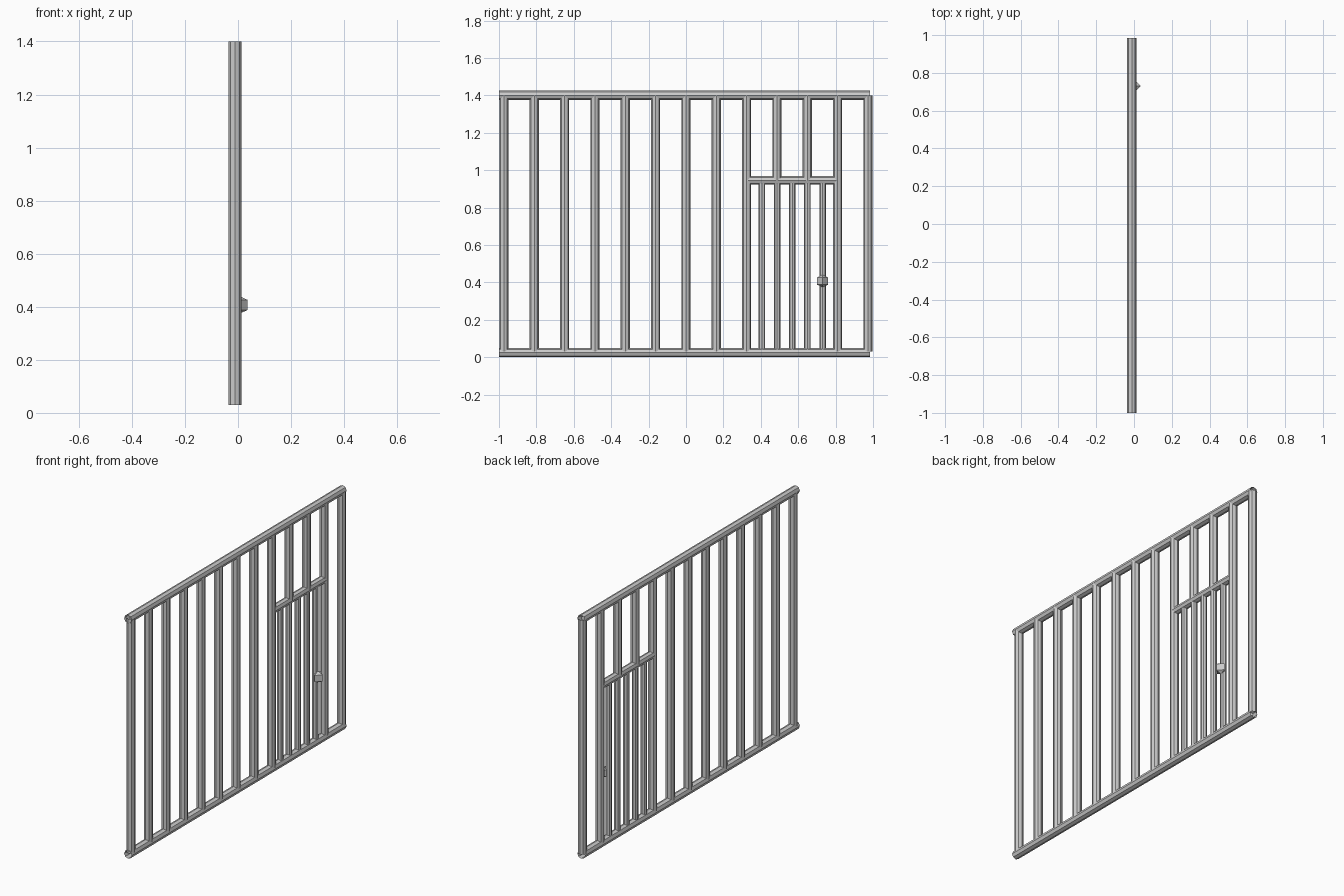
import bpy
from math import pi

if "Cube" in bpy.data.objects:
    bpy.data.objects.remove(bpy.data.objects["Cube"])

X = -0.0115      # plane of the bars
R = 0.0245       # main pipe radius
STEP = 0.1622    # post spacing


def pipe(name, axis, y, z, length, r):
    """Open eight-sided pipe starting at (y, z) and running along axis."""
    rot = (0, 0, 0)
    loc = (X, y, z + length / 2)
    if axis == 'Y':
        rot = (pi / 2, 0, 0)
        loc = (X, y + length / 2, z)
    bpy.ops.mesh.primitive_cylinder_add(vertices=8, radius=r, depth=length,
                                        end_fill_type='NOTHING',
                                        location=loc, rotation=rot)
    bpy.context.object.name = name


# long rails
pipe("bottom_rail", 'Y', -1.0, 0.0245, 1.985, R)
pipe("top_rail", 'Y', -1.0, 1.40, 1.985, R)

# main posts; the two above the door stop at its lintel
for i in range(13):
    y = -0.9735 + i * STEP
    base = 0.945 if i in (9, 10) else 0.03
    pipe("post", 'Z', y, base, 1.40 - base, R)

# door lintel and thin bars
pipe("door_lintel", 'Y', 0.325, 0.945, 0.485, 0.0225)
for i in range(5):
    pipe("door_bar", 'Z', 0.406 + i * STEP / 2, 0.03, 0.915, 0.0175)

# door lock: four-sided knob with pointed ends
profile = [(0.03, -0.019), (0.03, 0.019)]
verts = [(0, 0, -0.033), (0, 0, 0.033)]
for r, z in profile:
    verts += [(r, 0, z), (0, r, z), (-r, 0, z), (0, -r, z)]
faces = []
for k in range(4):
    a, b = 2 + k, 2 + (k + 1) % 4
    faces += [(a, b, b + 4, a + 4), (0, b, a), (1, a + 4, b + 4)]
mesh = bpy.data.meshes.new("door_lock")
mesh.from_pydata(verts, [], faces)
lock = bpy.data.objects.new("door_lock", mesh)
lock.location = (0.006, 0.73, 0.407)
bpy.context.collection.objects.link(lock)
